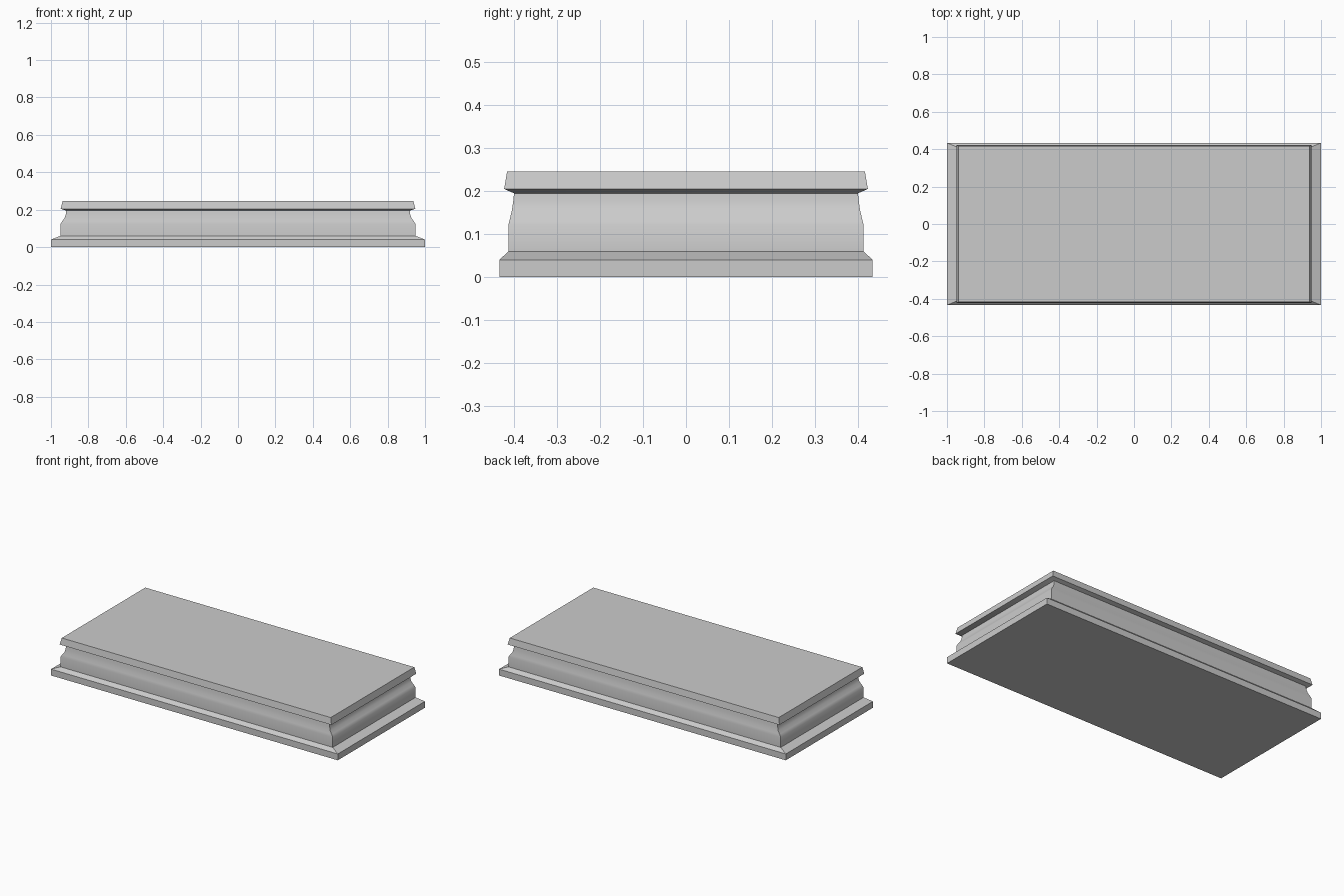
import bpy, bmesh, math

if "Cube" in bpy.data.objects:
    bpy.data.objects.remove(bpy.data.objects["Cube"])

# Moulding profile from bottom to top: half width, half depth, height
PROFILE = [
    (1.000, 0.434, 0.000), (1.000, 0.434, 0.040),   # foot
    (0.950, 0.413, 0.060), (0.950, 0.413, 0.122),   # lower band
    (0.940, 0.409, 0.138), (0.927, 0.405, 0.155),   # cove
    (0.921, 0.402, 0.175), (0.919, 0.400, 0.195),
    (0.948, 0.423, 0.205), (0.938, 0.416, 0.246),   # top slab
]


def stacked_rectangles(name, profile):
    bm = bmesh.new()
    rings = [[bm.verts.new((sx * hx, sy * hy, z))
              for sx, sy in ((-1, -1), (1, -1), (1, 1), (-1, 1))]
             for hx, hy, z in profile]
    for low, high in zip(rings, rings[1:]):
        for i in range(4):
            j = (i + 1) % 4
            bm.faces.new((low[i], low[j], high[j], high[i]))
    bm.faces.new(rings[0][::-1])
    bm.faces.new(rings[-1])
    bmesh.ops.recalc_face_normals(bm, faces=bm.faces)
    mesh = bpy.data.meshes.new(name)
    bm.to_mesh(mesh)
    bm.free()
    obj = bpy.data.objects.new(name, mesh)
    bpy.context.collection.objects.link(obj)
    return obj


# Rectangular plinth with moulded sides
plinth = stacked_rectangles("moulded_plinth", PROFILE)
bpy.context.view_layer.objects.active = plinth
plinth.select_set(True)
bpy.ops.object.shade_smooth_by_angle(angle=math.radians(40))
